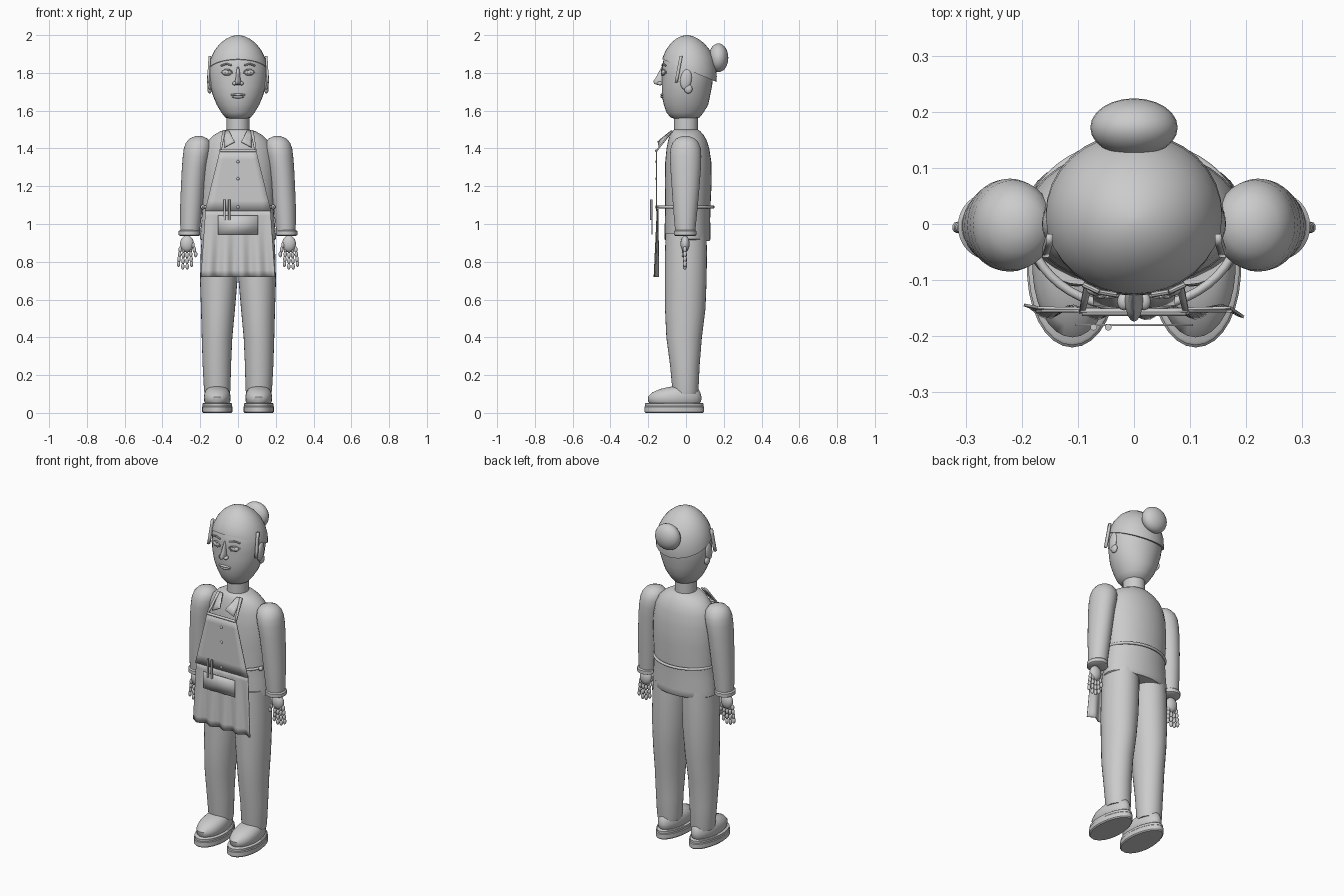
import bpy, bmesh, math
from mathutils import Vector, Matrix

grey = bpy.data.materials.new("plain grey")
grey.diffuse_color = (0.6, 0.6, 0.6, 1)


def finish(name, bm, angle=40):
    bmesh.ops.recalc_face_normals(bm, faces=bm.faces)
    me = bpy.data.meshes.new(name)
    bm.to_mesh(me)
    bm.free()
    ob = bpy.data.objects.new(name, me)
    bpy.context.collection.objects.link(ob)
    me.materials.append(grey)
    bpy.ops.object.select_all(action='DESELECT')
    ob.select_set(True)
    bpy.context.view_layer.objects.active = ob
    bpy.ops.object.shade_smooth_by_angle(angle=math.radians(angle))
    return ob


def add_loft(bm, rings, n=32):
    """Skin over ellipses given as (z, cx, cy, rx, ry)."""
    loops = []
    for z, cx, cy, rx, ry in rings:
        loops.append([bm.verts.new((cx + rx * math.cos(2 * math.pi * i / n),
                                    cy + ry * math.sin(2 * math.pi * i / n), z)) for i in range(n)])
    for a, b in zip(loops, loops[1:]):
        for i in range(n):
            j = (i + 1) % n
            bm.faces.new((a[i], a[j], b[j], b[i]))
    bm.faces.new(loops[0])
    bm.faces.new(loops[-1])


def loft(name, rings, n=32):
    bm = bmesh.new()
    add_loft(bm, rings, n)
    return finish(name, bm)


def add_ball(bm, c, r, rot=None, seg=16):
    m = Matrix.Translation(c) @ (rot or Matrix()) @ Matrix.Diagonal((*r, 1))
    bmesh.ops.create_uvsphere(bm, u_segments=seg, v_segments=seg // 2 + 2, radius=1, matrix=m)


def ball(name, c, r, rot=None, seg=16):
    bm = bmesh.new()
    add_ball(bm, c, r, rot, seg)
    return finish(name, bm)


def rod(name, a, b, r, seg=10):
    a, b = Vector(a), Vector(b)
    bm = bmesh.new()
    m = Matrix.Translation((a + b) / 2) @ (b - a).to_track_quat('Z', 'Y').to_matrix().to_4x4()
    bmesh.ops.create_cone(bm, cap_ends=True, segments=seg, radius1=r, radius2=r,
                          depth=(b - a).length, matrix=m)
    return finish(name, bm)


def sheet(name, fn, nu, nv, thick=0.005):
    """Thin cloth from a function of u, v in 0..1."""
    bm = bmesh.new()
    g = [[bm.verts.new(fn(u / nu, v / nv)) for u in range(nu + 1)] for v in range(nv + 1)]
    for v in range(nv):
        for u in range(nu):
            bm.faces.new((g[v][u], g[v][u + 1], g[v + 1][u + 1], g[v + 1][u]))
    ob = finish(name, bm)
    mod = ob.modifiers.new("thickness", 'SOLIDIFY')
    mod.thickness = thick
    mod.offset = 0
    return ob


def ring(name, cz, rx, ry, cy, r, n=48, k=8):
    """Elliptical tube around the body."""
    bm = bmesh.new()
    loops = []
    for i in range(n):
        t = 2 * math.pi * i / n
        loops.append([bm.verts.new(((rx + r * math.cos(p)) * math.cos(t),
                                    cy + (ry + r * math.cos(p)) * math.sin(t),
                                    cz + r * math.sin(p)))
                      for p in (2 * math.pi * j / k for j in range(k))])
    for i in range(n):
        a, b = loops[i], loops[(i + 1) % n]
        for j in range(k):
            bm.faces.new((a[j], a[(j + 1) % k], b[(j + 1) % k], b[j]))
    return finish(name, bm, 60)


# head, neck
HEAD = [(1.555, 0, -.005, .045, .05), (1.565, 0, -.005, .068, .078), (1.59, 0, -.005, .088, .098),
        (1.63, 0, 0, .112, .117), (1.68, 0, 0, .133, .128), (1.73, 0, .005, .147, .133),
        (1.78, 0, .008, .153, .136), (1.83, 0, .008, .152, .135), (1.88, 0, .008, .138, .125),
        (1.92, 0, .008, .115, .105), (1.96, 0, .008, .08, .075), (1.985, 0, .008, .04, .035)]
loft("head", HEAD)
loft("neck", [(1.46, 0, 0, .06, .063), (1.6, 0, 0, .06, .063)])

# hair cap, cut along a slope that falls toward the back
bm = bmesh.new()
cap = [(1.70, 0, .014, .152, .143), (1.78, 0, .015, .159, .148), (1.83, 0, .014, .157, .146),
       (1.88, 0, .012, .144, .136), (1.92, 0, .01, .124, .117), (1.955, 0, .008, .096, .09),
       (1.98, 0, .006, .064, .06), (1.994, 0, .005, .034, .032), (2.0, 0, .005, .008, .008)]
add_loft(bm, cap)
cut = bmesh.ops.bisect_plane(bm, geom=bm.verts[:] + bm.edges[:] + bm.faces[:], plane_co=(0, 0, 1.82),
                             plane_no=(0, .42, 1), clear_inner=True)
bmesh.ops.holes_fill(bm, edges=[e for e in bm.edges if e.is_boundary])
finish("hair_cap", bm)
ball("hair_bun", (0, .172, 1.88), (.078, .052, .076), seg=24)

# torso
loft("shirt", [(.91, 0, .008, .185, .115), (.92, 0, .008, .2, .122), (.95, 0, .008, .2, .122),
               (1.02, 0, .008, .193, .12), (1.1, 0, .01, .188, .12), (1.22, 0, .012, .193, .124),
               (1.33, 0, .012, .19, .122), (1.4, 0, .01, .178, .113), (1.44, 0, .008, .16, .103),
               (1.47, 0, .004, .13, .09), (1.49, 0, 0, .095, .077), (1.5, 0, 0, .06, .063)])
ring("apron_waist_tie", 1.09, .187, .147, -.003, .008)

# apron bib, skirt, pocket
def bib(u, v):
    s = 2 * u - 1
    return (s * (.175 - .08 * v), -.155, 1.07 + .325 * v)


def skirt(u, v):
    s = 2 * u - 1
    wave = .011 * v * math.sin(s * 14) + .006 * v
    return (s * (.172 + .024 * v), -.152 - wave + .003 * s * s, 1.08 - .36 * v)


sheet("apron_bib", bib, 8, 6)
sheet("apron_skirt", skirt, 40, 10)
sheet("apron_pocket", lambda u, v: (-.105 + .21 * u, -.18, .945 + .1 * v), 2, 2, .004)
rod("bib_top_hem", (-.093, -.157, 1.388), (.093, -.157, 1.388), .007)
for x in (-.072, -.046):
    rod("pocket_pen", (x, -.184, 1.02), (x, -.184, 1.13), .006)
for z in (1.33, 1.24, 1.09):
    ball("button", (0, -.158, z), (.008, .005, .008), seg=10)

# parts repeated on both sides
for s in (-1, 1):
    # neck strap and collar leaf
    sheet("apron_strap", lambda u, v: (s * (.078 + .016 * u + (.01 - .006 * u) * (1 - v) - .012 * v),
                                       -.157 + .082 * v, 1.385 + .11 * v), 1, 3, .008)
    sheet("collar", lambda u, v: (s * (.072 - (.055 - .03 * v) * u), -.142 + .07 * v - .006 * u,
                                  1.405 + .087 * v + .03 * u * (1 - v)), 3, 3, .008)
    ball("waist_knot", (s * .187, -.05, 1.09), (.012, .016, .013), seg=10)

    # trouser leg
    loft("trouser_leg", [(.1, s * .11, -.003, .066, .066), (.12, s * .11, -.003, .07, .069),
                         (.25, s * .112, -.006, .075, .078), (.4, s * .111, -.01, .081, .094),
                         (.55, s * .106, -.004, .09, .107), (.7, s * .102, -.001, .099, .11),
                         (.85, s * .098, 0, .099, .111), (.95, s * .095, 0, .096, .108)])

    # shoe upper and two-layer sole, wider at the toe
    def shoe_part(name, rings):
        bm = bmesh.new()
        add_loft(bm, rings)
        for v in bm.verts:
            v.co.x = s * .11 + (v.co.x - s * .11) * (.96 - .55 * (v.co.y + .06))
        finish(name, bm)
    shoe_part("shoe", [(.045, s * .11, -.06, .062, .128), (.06, s * .11, -.06, .072, .14),
                       (.085, s * .11, -.06, .074, .142), (.108, s * .11, -.052, .07, .128),
                       (.127, s * .11, -.035, .058, .1), (.138, s * .11, -.02, .04, .068),
                       (.141, s * .11, -.01, .015, .03)])
    shoe_part("sole", [(0, s * .11, -.062, .078, .152), (.006, s * .11, -.062, .084, .158),
                       (.032, s * .11, -.062, .084, .158), (.036, s * .11, -.062, .08, .154),
                       (.049, s * .11, -.062, .081, .154), (.053, s * .11, -.062, .076, .149)])

    # sleeve and cuff
    loft("sleeve", [(.95, s * .254, -.004, .05, .052), (1.0, s * .252, -.004, .054, .057),
                    (1.1, s * .246, -.003, .06, .066), (1.2, s * .239, -.002, .063, .074),
                    (1.3, s * .23, -.002, .067, .081), (1.36, s * .221, -.002, .071, .083),
                    (1.4, s * .215, -.002, .072, .08), (1.43, s * .211, -.002, .065, .069),
                    (1.452, s * .209, -.002, .048, .05), (1.465, s * .208, -.002, .018, .02)])
    loft("cuff", [(.937, s * .257, -.004, .05, .052), (.942, s * .257, -.004, .057, .06),
                  (.962, s * .257, -.004, .057, .06), (.968, s * .256, -.004, .051, .054)])

    # hand made of a palm and beaded fingers
    bm = bmesh.new()
    add_ball(bm, (s * .27, -.005, .895), (.037, .024, .044))
    for i in range(4):
        for k in range(4):
            t = k / 3
            x = .252 + .018 * i + (i - 1.2) * .005 * t
            drop = .09 if i in (1, 2) else .076
            add_ball(bm, (s * x, -.006, .865 - drop * t), (.0095, .0105, .017), seg=10)
    for k in range(3):
        add_ball(bm, (s * (.238 - .007 * k), -.012, .888 - .024 * k), (.0095, .0105, .017), seg=10)
    finish("hand", bm)

    # ear, side lock
    ball("ear", (s * .15, 0, 1.765), (.014, .03, .055), Matrix.Rotation(-.15, 4, 'X'))
    ball("ear_lobe", (s * .15, .012, 1.715), (.012, .022, .024))
    sheet("side_lock", lambda u, v: (s * (.158 - .008 * v), -.06 + .016 * u + .026 * v,
                                     1.75 + .14 * v), 2, 4, .012)

    # eye, lids, brow
    ball("eye", (s * .058, -.117, 1.803), (.027, .013, .016))
    ball("iris", (s * .058, -.129, 1.803), (.01, .004, .01), seg=12)
    for z, k in ((1.805, .014), (1.801, -.013)):
        pts = [(s * (.058 + .03 * c), -.128 + .012 * c * c + .012 * c, z + k * (1 - c * c))
               for c in (-1, -.4, .4, 1)]
        for a, b in zip(pts, pts[1:]):
            rod("eyelid", a, b, .003, 6)
    pts = [(s * .032, -.126, 1.84), (s * .062, -.121, 1.848), (s * .09, -.108, 1.838)]
    for a, b in zip(pts, pts[1:]):
        rod("brow", a, b, .005, 8)
    ball("nostril", (s * .018, -.138, 1.744), (.012, .016, .01), seg=12)

# nose and mouth
loft("nose", [(1.735, 0, -.128, .008, .02), (1.742, 0, -.134, .015, .034), (1.755, 0, -.136, .016, .038),
              (1.775, 0, -.13, .012, .03), (1.81, 0, -.123, .009, .018), (1.835, 0, -.118, .005, .01)], 16)
ball("upper_lip", (0, -.124, 1.684), (.04, .012, .007))
ball("lower_lip", (0, -.123, 1.673), (.032, .012, .008))
